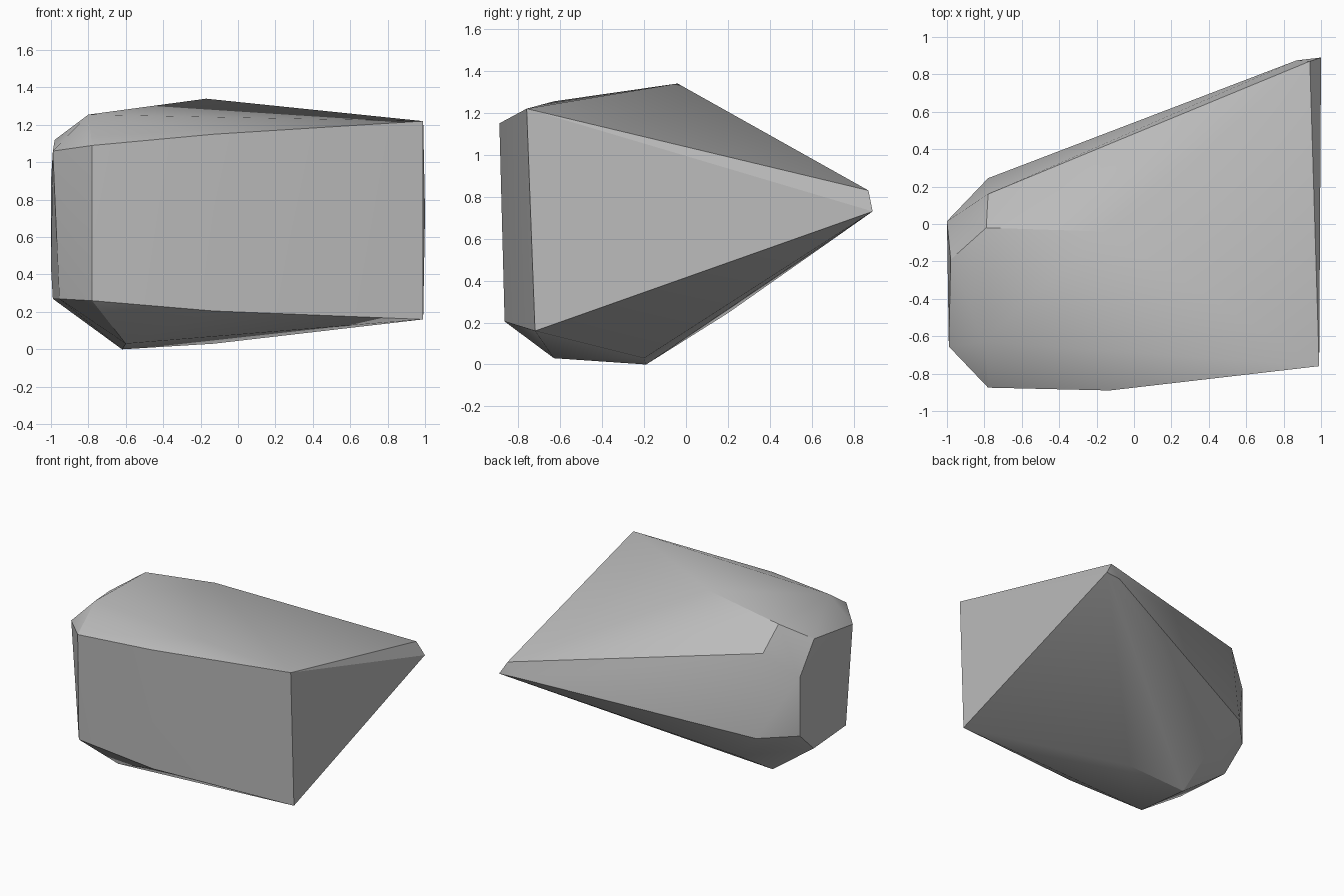
import bpy
import bmesh
from math import radians

# Remove the default object
default = bpy.data.objects.get("Cube")
if default:
    bpy.data.objects.remove(default, do_unlink=True)


def flat_material(name, value):
    """Plain grey material shown in both the viewport and a render."""
    material = bpy.data.materials.new(name)
    material.use_nodes = True
    colour = (value, value, value, 1)
    material.diffuse_color = colour
    shader = material.node_tree.nodes["Principled BSDF"]
    shader.inputs["Base Color"].default_value = colour
    shader.inputs["Roughness"].default_value = 0.9
    return material


def hull_stone(name, corner_groups, material, crease_angle):
    """Faceted stone: the convex hull of its corners, creased by angle."""
    bm = bmesh.new()
    for corners in corner_groups:
        for corner in corners:
            bm.verts.new(corner)
    hull = bmesh.ops.convex_hull(bm, input=bm.verts[:])
    spare = {v for v in hull["geom_interior"] + hull["geom_unused"]
             if isinstance(v, bmesh.types.BMVert)}
    bmesh.ops.delete(bm, geom=list(spare), context="VERTS")
    bmesh.ops.recalc_face_normals(bm, faces=bm.faces[:])

    mesh = bpy.data.meshes.new(name)
    bm.to_mesh(mesh)
    bm.free()
    mesh.materials.append(material)
    stone = bpy.data.objects.new(name, mesh)
    bpy.context.collection.objects.link(stone)

    bpy.ops.object.select_all(action="DESELECT")
    stone.select_set(True)
    bpy.context.view_layer.objects.active = stone
    bpy.ops.object.shade_smooth_by_angle(angle=radians(crease_angle))
    return stone


# Cleaved triangular end with its chipped rear tip
cleaved_end = [(0.99, -0.76, 1.22), (0.99, -0.72, 0.16),
               (1, 0.89, 0.73), (0.94, 0.87, 0.83), (0.87, 0.875, 0.73)]

# Nearly flat front wall
front_wall = [(-0.78, -0.875, 1.09), (-0.13, -0.89, 1.15),
              (-0.78, -0.86, 0.26), (-0.13, -0.865, 0.205)]

# Six-sided blunt end
blunt_end = [(-0.98, -0.19, 1.12), (-0.99, -0.655, 1.06),
             (-0.955, -0.62, 0.27), (-0.99, -0.17, 0.27),
             (-1, 0.015, 0.44), (-1, 0.015, 0.9)]

# Low crown and the shoulder behind it
crown = [(-0.17, -0.04, 1.34), (-0.8, -0.63, 1.255),
         (-0.79, -0.02, 1.25), (-0.78, 0.16, 1.085)]

# Undercut base and lower rear edge
base = [(-0.62, -0.19, 0), (-0.6, -0.63, 0.03), (-0.13, -0.2, 0.03),
        (-0.6, 0.2, 0.245), (-0.78, 0.245, 0.45)]

stone_grey = flat_material("stone grey", 0.5)
hull_stone("rock", [cleaved_end, front_wall, blunt_end, crown, base],
           stone_grey, 30)
